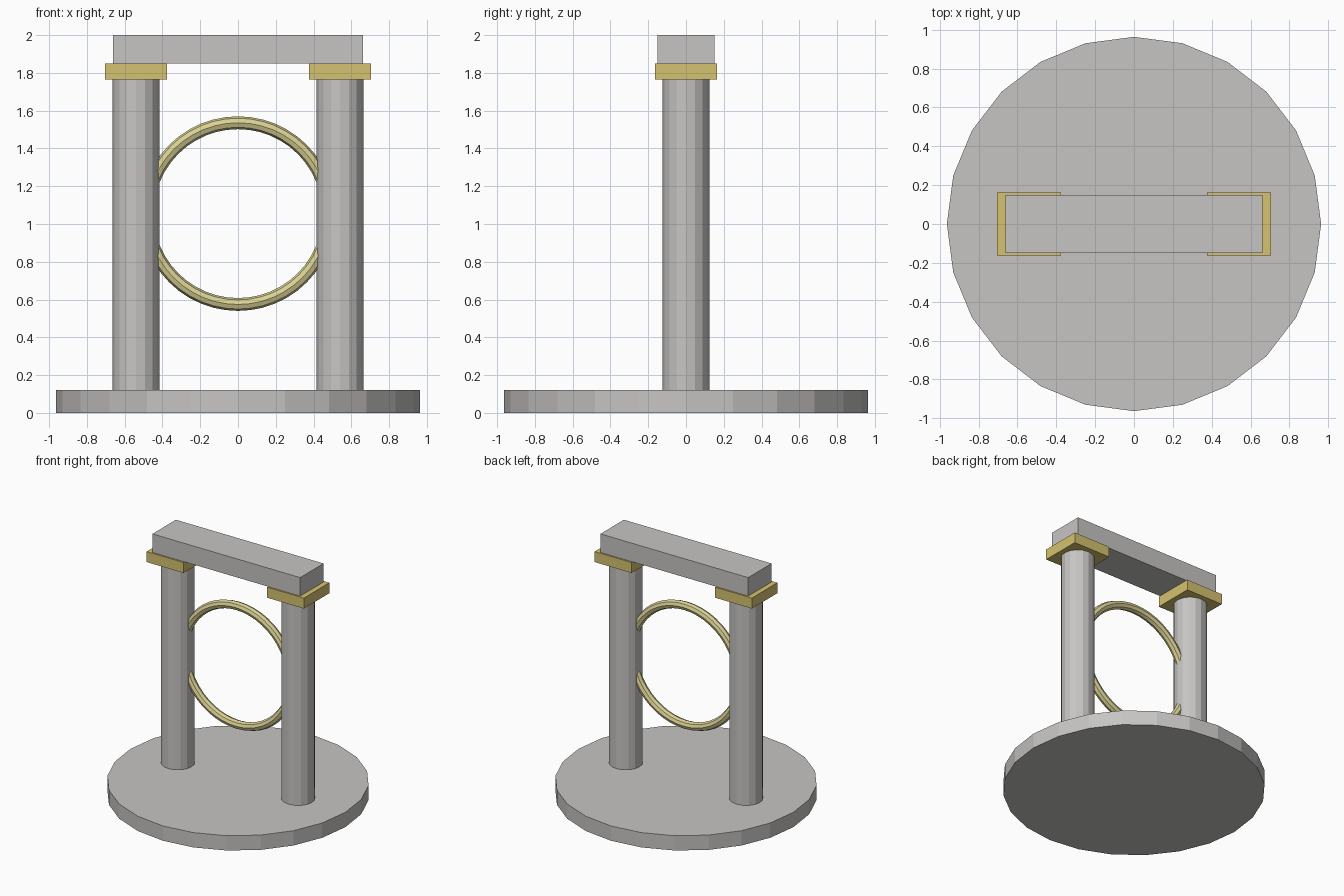
import bpy
import math

cube = bpy.data.objects.get("Cube")
if cube:
    bpy.data.objects.remove(cube, do_unlink=True)


def make_material(name, rgb):
    mat = bpy.data.materials.new(name)
    mat.use_nodes = True
    color = (*rgb, 1.0)
    mat.diffuse_color = color
    mat.node_tree.nodes["Principled BSDF"].inputs["Base Color"].default_value = color
    return mat


stone = make_material("grey stone", (0.57, 0.56, 0.55))
gold = make_material("gold", (0.66, 0.54, 0.16))
pale_gold = make_material("pale gold", (0.70, 0.64, 0.30))


def finish(name, mat):
    obj = bpy.context.object
    obj.name = name
    obj.data.materials.append(mat)
    return obj


def box(name, mat, x, z0, z1, width, depth):
    bpy.ops.mesh.primitive_cube_add(size=1, location=(x, 0, (z0 + z1) / 2))
    bpy.context.object.scale = (width, depth, z1 - z0)
    bpy.ops.object.transform_apply(location=False, rotation=False, scale=True)
    return finish(name, mat)


def cylinder(name, mat, x, z0, z1, radius, sides):
    bpy.ops.mesh.primitive_cylinder_add(
        vertices=sides, radius=radius, depth=z1 - z0, location=(x, 0, (z0 + z1) / 2))
    return finish(name, mat)


# Round base slab
cylinder("base", stone, 0, 0, 0.12, 0.963, 24)

# Pillars with square capitals
for side, sign in (("left", 1), ("right", -1)):
    cylinder(side + "_pillar", stone, sign * 0.54, 0.12, 1.765, 0.124, 16)
    box(side + "_capital", gold, sign * 0.54, 1.765, 1.85, 0.33, 0.326)

# Lintel across the top
box("lintel", stone, 0, 1.85, 2.0, 1.325, 0.3)

# Upright ring held between the pillars
bpy.ops.mesh.primitive_torus_add(
    major_radius=0.481, minor_radius=0.034, major_segments=48, minor_segments=8,
    location=(0, 0, 1.055), rotation=(math.pi / 2, 0, 0))
finish("ring", pale_gold)
bpy.ops.object.shade_smooth_by_angle(angle=math.radians(30))
